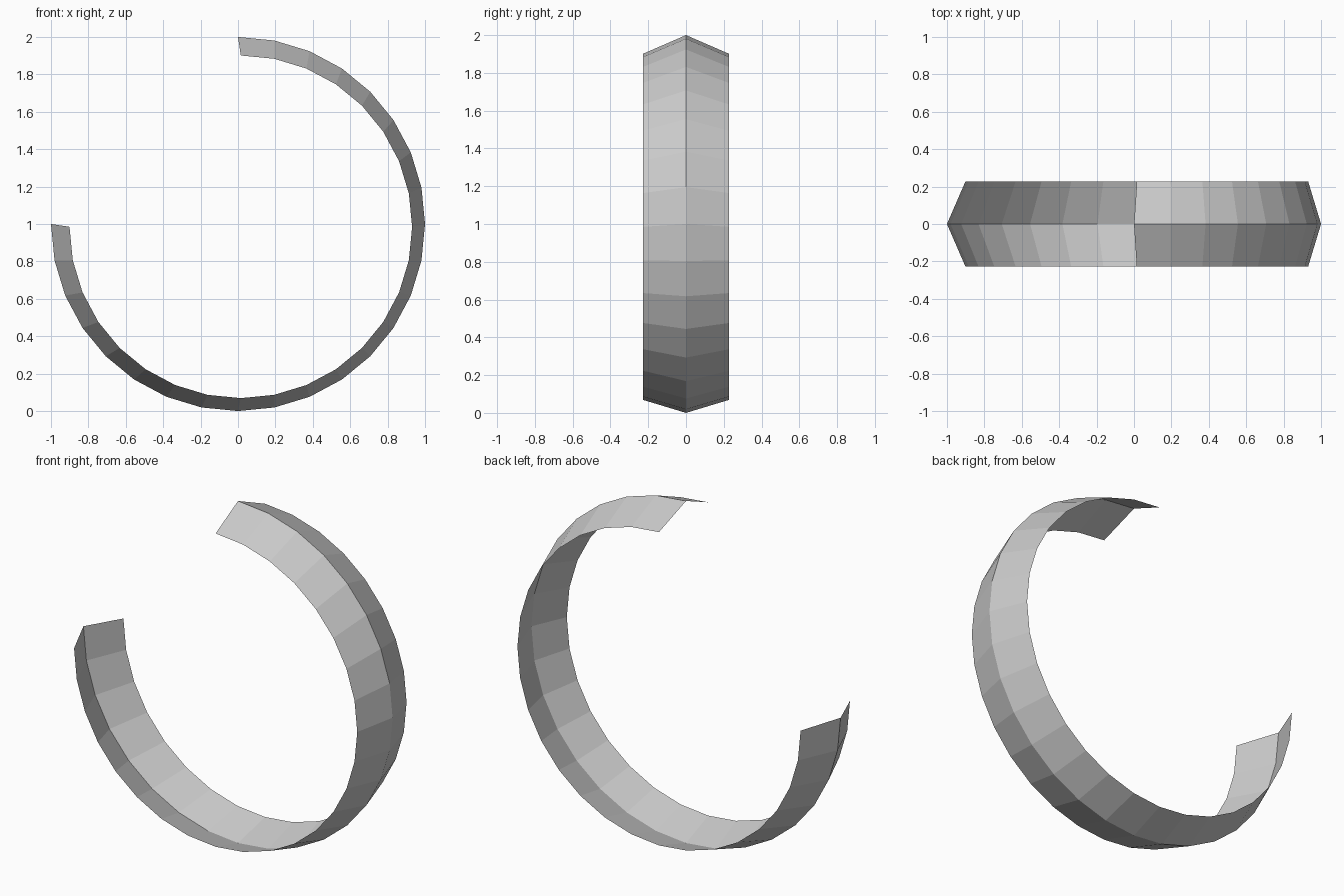
import bpy, bmesh, math

if "Cube" in bpy.data.objects:
    bpy.data.objects.remove(bpy.data.objects["Cube"])

SEGMENTS = 24                 # facets along three quarters of a turn
START, SWEEP = math.pi / 2, -1.5 * math.pi
HALF_WIDTH = 0.228

# Cross-section of the open band: (y, centre x, centre z, radius)
RIMS = [(-HALF_WIDTH, 0.015, 0.985, 0.916),
        (0.0, 0.0, 1.0, 1.0),
        (HALF_WIDTH, 0.015, 0.985, 0.916)]

grey = bpy.data.materials.new("light_grey")
grey.diffuse_color = (0.6, 0.6, 0.6, 1)
grey.use_nodes = True
grey.node_tree.nodes["Principled BSDF"].inputs["Base Color"].default_value = grey.diffuse_color

# Sweep the V-shaped section along the arc
bm = bmesh.new()
rows = []
for i in range(SEGMENTS + 1):
    a = START + SWEEP * i / SEGMENTS
    rows.append([bm.verts.new((cx + r * math.cos(a), y, cz + r * math.sin(a)))
                 for y, cx, cz, r in RIMS])
for p, q in zip(rows, rows[1:]):
    for j in range(2):
        bm.faces.new((p[j], q[j], q[j + 1], p[j + 1]))

# Point the face normals outward
for f in bm.faces:
    f.normal_update()
    c = f.calc_center_median()
    if f.normal.x * c.x + f.normal.z * (c.z - 1) < 0:
        f.normal_flip()

mesh = bpy.data.meshes.new("open_band")
bm.to_mesh(mesh)
bm.free()
mesh.materials.append(grey)
band = bpy.data.objects.new("open_band", mesh)
bpy.context.collection.objects.link(band)
